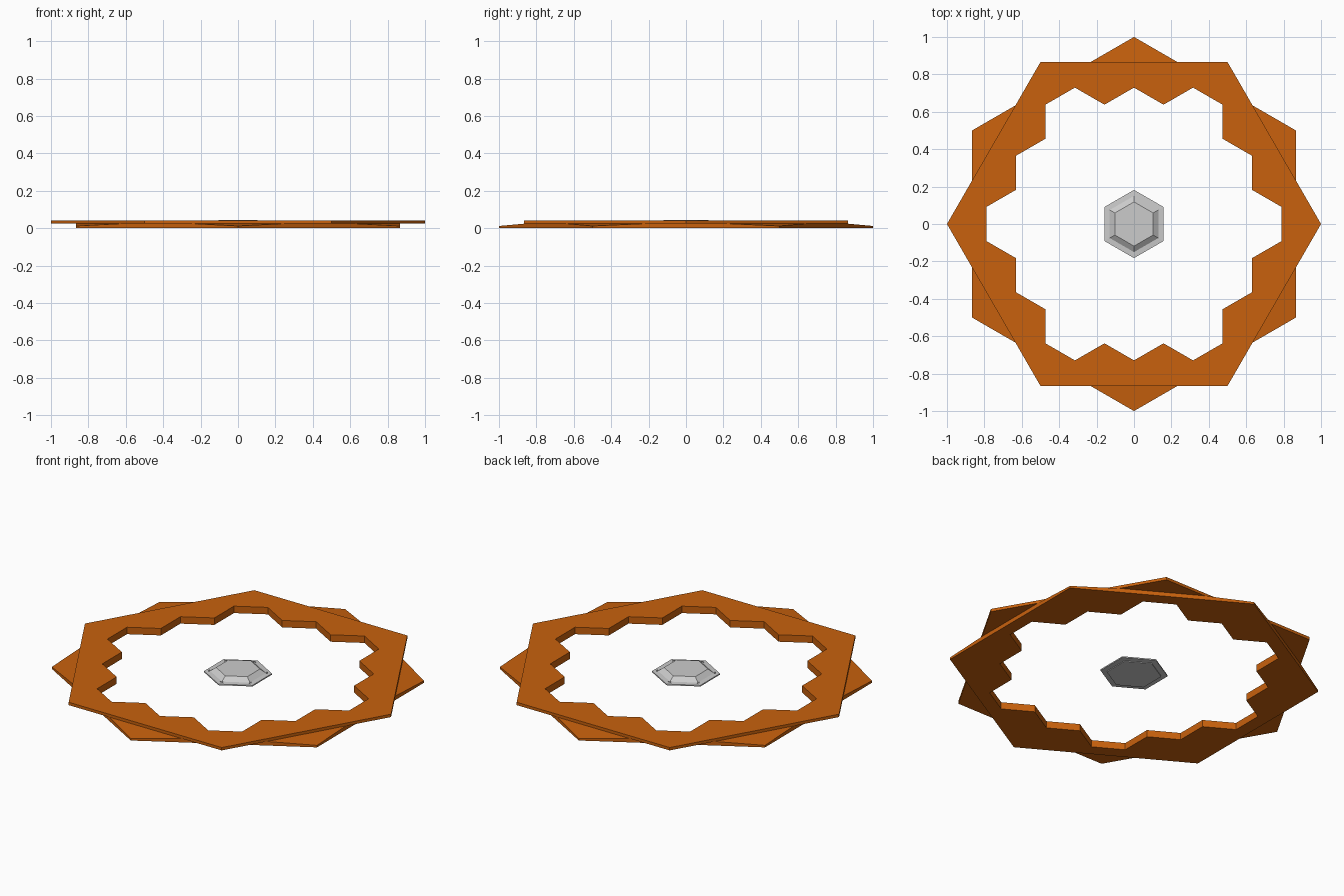
import bpy, bmesh
from math import sin, cos, radians

if "Cube" in bpy.data.objects:
    bpy.data.objects.remove(bpy.data.objects["Cube"])

CELL = 0.1823          # honeycomb cell radius
Z_LOW, Z_MID, Z_TOP = 0.012, 0.024, 0.041


def finish(bm, name, color=None):
    bmesh.ops.remove_doubles(bm, verts=bm.verts, dist=1e-5)
    bmesh.ops.recalc_face_normals(bm, faces=bm.faces)
    me = bpy.data.meshes.new(name)
    bm.to_mesh(me)
    bm.free()
    ob = bpy.data.objects.new(name, me)
    bpy.context.collection.objects.link(ob)
    if color:
        mat = bpy.data.materials.new(name + "_paint")
        mat.diffuse_color = color
        mat.use_nodes = True
        mat.node_tree.nodes["Principled BSDF"].inputs["Base Color"].default_value = mat.diffuse_color
        me.materials.append(mat)
    return ob


def polar(r, deg, z=0.0):
    return (r * cos(radians(deg)), r * sin(radians(deg)), z)


def at_z(pts, z):
    return [(p[0], p[1], z) for p in pts]


def wall(bm, lower, upper):
    n = len(lower)
    for i in range(n):
        j = (i + 1) % n
        bm.faces.new([bm.verts.new(p) for p in (lower[i], lower[j], upper[j], upper[i])])


def cap(bm, outer, inner, normal):
    # flat face between an outline and a hole
    edges = []
    for loop in (outer, inner):
        vs = [bm.verts.new(p) for p in loop]
        edges += [bm.edges.new((vs[i], vs[i - 1])) for i in range(len(vs))]
    bmesh.ops.triangle_fill(bm, use_beauty=True, edges=edges, normal=normal)


def hexagon(tip_start, z_tip, z_cross):
    # hexagon outline with the points where it crosses the turned hexagon
    cross = 0.866 / cos(radians(15))
    pts = []
    for k in range(6):
        a = tip_start + 60 * k
        pts += [polar(cross, a - 15, z_cross), polar(1, a, z_tip), polar(cross, a + 15, z_cross)]
    return pts


# Outline of the 19-cell honeycomb opening
hole = []
x, y, heading = CELL * 2 * 3 ** 0.5, -CELL, 30
for side in range(6):
    for turn in (60, 60, -60, 60, -60):
        hole.append((x, y, 0))
        x += CELL * cos(radians(heading))
        y += CELL * sin(radians(heading))
        heading += turn

# Frame of two stacked hexagons, the lower one with sloping tips
bm = bmesh.new()
low_base = hexagon(30, 0, 0)
low_top = hexagon(30, Z_LOW, Z_MID)
high = hexagon(0, Z_MID, Z_MID)
wall(bm, low_base, low_top)
wall(bm, high, at_z(high, Z_TOP))
wall(bm, hole, at_z(hole, Z_TOP))
for loop in (low_top, high):
    for i in range(0, 18, 3):
        bm.faces.new([bm.verts.new(p) for p in loop[i:i + 3]])
cap(bm, low_base, hole, (0, 0, -1))
cap(bm, at_z(high, Z_TOP), at_z(hole, Z_TOP), (0, 0, 1))
finish(bm, "hexagonal_frame", (0.58, 0.12, 0.004, 1))

# Centre tile with a raised, bevelled plateau
bm = bmesh.new()
profile = [(0.148, 0.008), (0.148, 0.012), (CELL, 0.014), (CELL, 0.021),
           (0.150, 0.023), (0.118, 0.045)]
rings = [[polar(r, 30 + 60 * k, z) for k in range(6)] for r, z in profile]
for a, b in zip(rings, rings[1:]):
    wall(bm, a, b)
for ring in (rings[0], rings[-1]):
    bm.faces.new([bm.verts.new(p) for p in ring])
finish(bm, "centre_tile")

# Pairs of small studs at the tile corners
bm = bmesh.new()
for k in range(6):
    for off in (-2, 2):
        px, py, _ = polar(0.155, 30 + 60 * k + off)
        res = bmesh.ops.create_cone(bm, cap_ends=True, segments=6, radius1=0.003,
                                    radius2=0.003, depth=0.006)
        bmesh.ops.translate(bm, verts=res["verts"], vec=(px, py, 0.023))
finish(bm, "tile_studs")
